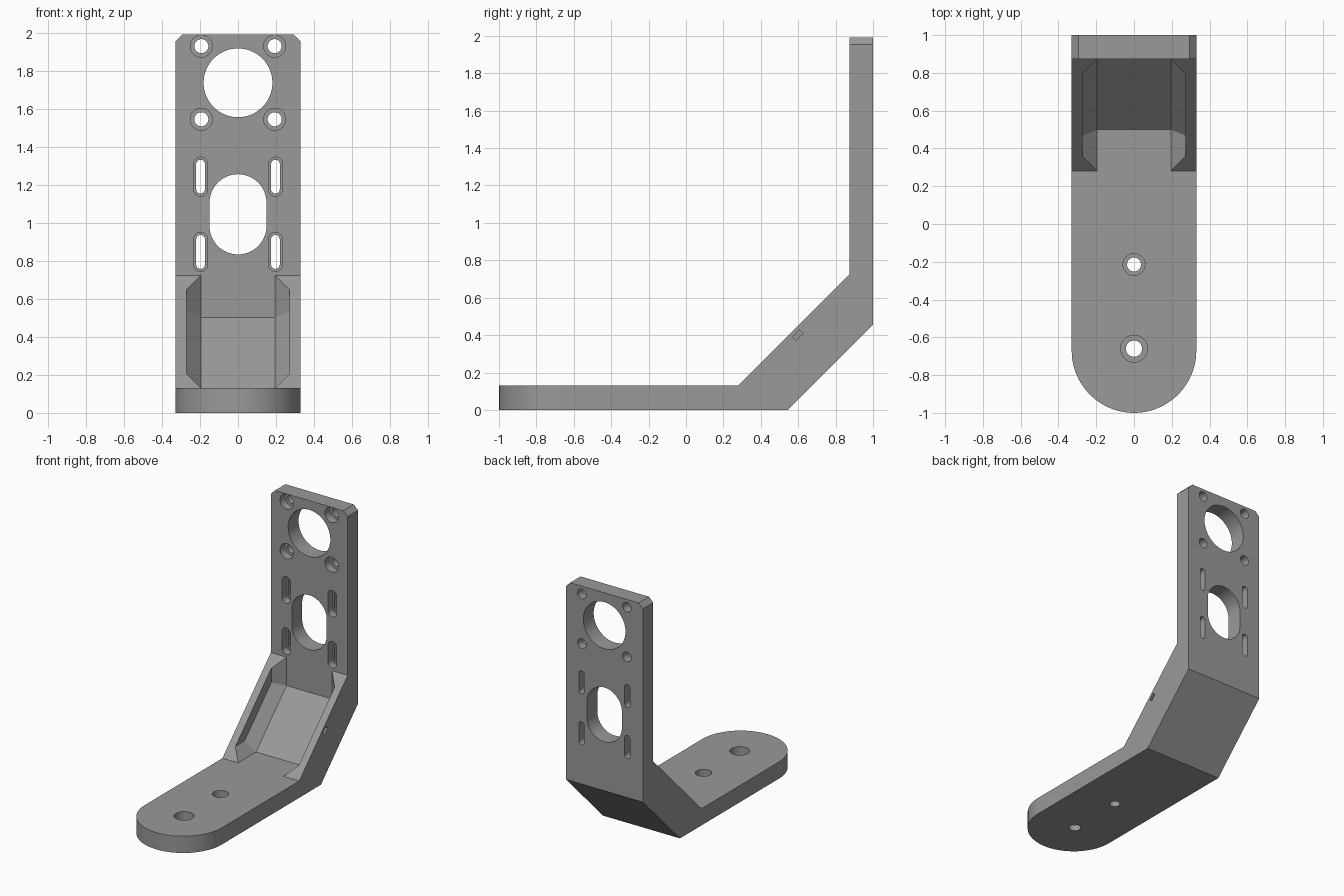
import bpy, bmesh, math

if "Cube" in bpy.data.objects:
    bpy.data.objects.remove(bpy.data.objects["Cube"])

W, T, BEND, WALL = 0.33, 0.13, 0.28, 0.873   # half width, base thickness, inner crease, wall front
TOP, CH, ARC_Y = 1.99, 0.036, -0.67          # height, corner chamfer, centre of rounded end
IN, C = 0.195, 0.077                         # pocket half width, pocket chamfer
OUT = IN + C

grey = bpy.data.materials.new("grey")
grey.diffuse_color = (0.32, 0.32, 0.32, 1)
grey.use_nodes = True
grey.node_tree.nodes["Principled BSDF"].inputs["Base Color"].default_value = grey.diffuse_color


def make_object(name, faces):
    """Mesh object from loops of points, welded and with outward normals."""
    bm = bmesh.new()
    for loop in faces:
        bm.faces.new([bm.verts.new(p) for p in loop])
    bmesh.ops.remove_doubles(bm, verts=bm.verts, dist=1e-5)
    bmesh.ops.recalc_face_normals(bm, faces=bm.faces)
    mesh = bpy.data.meshes.new(name)
    bm.to_mesh(mesh)
    bm.free()
    ob = bpy.data.objects.new(name, mesh)
    bpy.context.collection.objects.link(ob)
    return ob


def prism(points, place, lo, hi):
    """Faces of a prism: 2D points placed between two depths."""
    a = [place(u, v, lo) for u, v in points]
    b = [place(u, v, hi) for u, v in points]
    n = len(points)
    return [a, b] + [[a[i], a[(i + 1) % n], b[(i + 1) % n], b[i]] for i in range(n)]


def slot(cx, cy, r, half=0.0, n=24):
    """Round hole, or upright slot when half > 0."""
    pts = []
    for start, off in ((0, half), (math.pi, -half)):
        for i in range(n + (1 if half else 0)):
            t = start + math.pi * i / n
            pts.append((cx + r * math.cos(t), cy + off + r * math.sin(t)))
    return pts


def on_base(u, v, d):
    return (u, v, d)


def on_wall(u, v, d):
    return (u, d, v)


# Pocket sections in (y, z): at the floor width and at the widest part
shift = WALL - BEND
k = C * (math.sqrt(2) - 1)
A = [(BEND, T), (0.5, T), (WALL, T + WALL - 0.5), (WALL, T + shift)]
B = [(BEND + C, T + C), (0.5 - k, T + C),
     (WALL - C, T + WALL - 0.5 + k), (WALL - C, T + shift - C)]

# Base plate with rounded end, and wall
arc = [(W * math.cos(t), ARC_Y - W * math.sin(t))
       for t in (math.pi * i / 40 for i in range(41))]
faces = [[(x, y, 0) for x, y in arc] + [(-W, 0.545, 0), (W, 0.545, 0)]]
faces.append([(x, y, T) for x, y in arc] + [(-W, BEND, T), (-IN, BEND, T), (-IN, 0.5, T),
                                            (IN, 0.5, T), (IN, BEND, T), (W, BEND, T)])
for (x0, y0), (x1, y1) in zip(arc, arc[1:]):
    faces.append([(x0, y0, 0), (x1, y1, 0), (x1, y1, T), (x0, y0, T)])
cap = [(W, TOP - CH), (W - CH, TOP), (CH - W, TOP), (-W, TOP - CH)]
za, zb = A[2][1], A[3][1]
faces.append([(x, WALL, z) for x, z in cap + [(-W, zb), (-IN, zb), (-IN, za),
                                              (IN, za), (IN, zb), (W, zb)]])
faces.append([(x, 1, z) for x, z in cap + [(-W, 0.455), (W, 0.455)]])
for (x0, z0), (x1, z1) in zip(cap, cap[1:]):
    faces.append([(x0, WALL, z0), (x1, WALL, z1), (x1, 1, z1), (x0, 1, z0)])

# Slanted underside and pocket floor
faces.append([(-W, 0.545, 0), (W, 0.545, 0), (W, 1, 0.455), (-W, 1, 0.455)])
faces.append([(-IN, *A[1]), (IN, *A[1]), (IN, *A[2]), (-IN, *A[2])])

# Sides, gusset rims and chamfered pocket walls
side = [(ARC_Y, 0), (0.545, 0), (1, 0.455), (1, TOP - CH), (WALL, TOP - CH),
        A[3], A[0], (ARC_Y, T)]
for s in (-1, 1):
    faces.append([(s * W, *p) for p in side])
    faces.append([(s * W, *A[0]), (s * IN, *A[0]), (s * OUT, *B[0]),
                  (s * OUT, *B[3]), (s * IN, *A[3]), (s * W, *A[3])])
    faces.append([(s * OUT, *p) for p in B])
    for i in range(3):
        faces.append([(s * IN, *A[i]), (s * IN, *A[i + 1]),
                      (s * OUT, *B[i + 1]), (s * OUT, *B[i])])
bracket = make_object("bracket", faces)

# Through holes and their counterbores
through, bores = [], []
for y, r, R in ((-0.66, 0.043, 0.071), (-0.215, 0.037, 0.058)):
    through += prism(slot(0, y, r), on_base, -0.1, 0.3)
    bores += prism(slot(0, y, R), on_base, 0.045, 0.3)
through += prism(slot(0, 1.737, 0.181, n=32), on_wall, 0.7, 1.1)
through += prism(slot(0, 1.045, 0.15, 0.061, 32), on_wall, 0.7, 1.1)
for s in (-1, 1):
    for z in (1.545, 1.93):
        through += prism(slot(s * 0.193, z, 0.037), on_wall, 0.7, 1.1)
        bores += prism(slot(s * 0.193, z, 0.058), on_wall, 0.7, 0.935)
    for z in (0.847, 1.243):
        through += prism(slot(s * 0.197, z, 0.023, 0.066, 12), on_wall, 0.7, 1.1)
        bores += prism(slot(s * 0.197, z, 0.037, 0.066, 12), on_wall, 0.7, 0.935)

# Small slanted slit through the right gusset
q = math.sqrt(0.5)
slit = [(0.597 + q * (a - b), 0.4 + q * (a + b))
        for a, b in ((-0.027, -0.013), (0.027, -0.013), (0.027, 0.013), (-0.027, 0.013))]
through += prism(slit, lambda u, v, d: (d, u, v), 0.2, 0.4)

cutters = [make_object("bore_cutter", bores), make_object("hole_cutter", through)]
for c in cutters:
    c.hide_render = True
    m = bracket.modifiers.new(c.name, 'BOOLEAN')
    m.operation, m.solver, m.object = 'DIFFERENCE', 'EXACT', c
dg = bpy.context.evaluated_depsgraph_get()
cut = bpy.data.meshes.new_from_object(bracket.evaluated_get(dg))
bracket.modifiers.clear()
bracket.data = cut
for c in cutters:
    bpy.data.objects.remove(c)

bracket.data.materials.clear()
bracket.data.materials.append(grey)
bpy.context.view_layer.objects.active = bracket
bracket.select_set(True)
bpy.ops.object.shade_smooth_by_angle(angle=math.radians(30))
